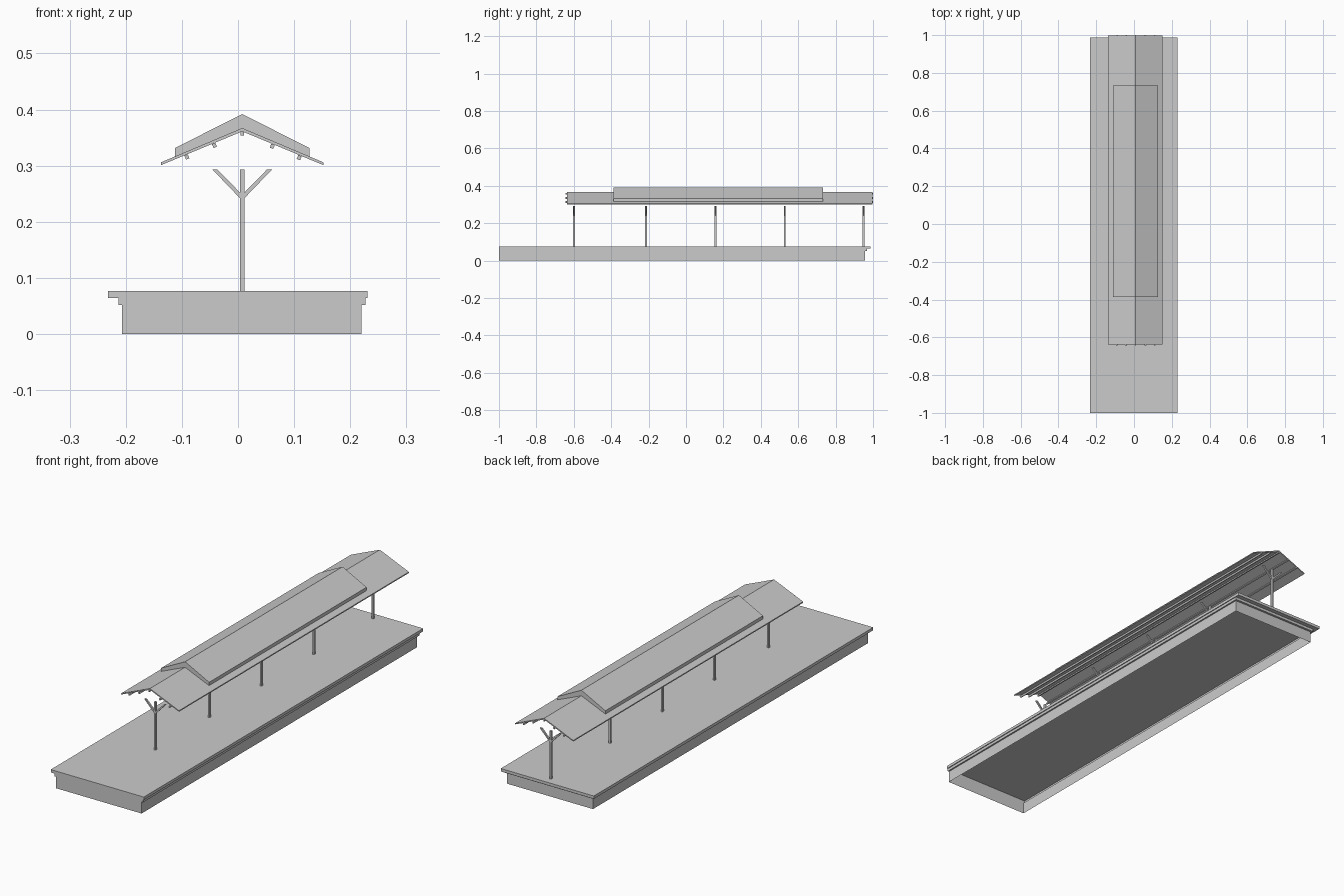
import bpy, bmesh
from mathutils import Vector

cube = bpy.data.objects.get("Cube")
if cube:
    bpy.data.objects.remove(cube, do_unlink=True)

COLOUR = (0.6, 0.6, 0.6, 1)
grey = bpy.data.materials.new("plain_grey")
grey.use_nodes = True
grey.diffuse_color = COLOUR
grey.node_tree.nodes["Principled BSDF"].inputs["Base Color"].default_value = COLOUR

CENTRE = 0.0075   # x of the ridge and posts
FRONT = -1.0      # flush front end of the platform
DECK = 0.077      # height of the deck


def finish(name, bm):
    mesh = bpy.data.meshes.new(name)
    bm.to_mesh(mesh)
    bm.free()
    mesh.materials.append(grey)
    obj = bpy.data.objects.new(name, mesh)
    bpy.context.collection.objects.link(obj)
    return obj


def prism(name, profile, y0, y1):
    """Extrude an x-z outline along y."""
    bm = bmesh.new()
    face = bm.faces.new([bm.verts.new((x, y0, z)) for x, z in profile])
    ext = bmesh.ops.extrude_face_region(bm, geom=[face])["geom"]
    moved = [v for v in ext if isinstance(v, bmesh.types.BMVert)]
    bmesh.ops.translate(bm, vec=Vector((0, y1 - y0, 0)), verts=moved)
    # the extruded outline keeps its starting cap only if it is put back
    if not any(all(abs(v.co.y - y0) < 1e-6 for v in f.verts) for f in bm.faces):
        bmesh.ops.holes_fill(bm, edges=[e for e in bm.edges if e.is_boundary])
    bmesh.ops.recalc_face_normals(bm, faces=bm.faces)
    return finish(name, bm)


def tiers(name, levels, capped):
    """Stack rectangles given as (left x, right x, back y, z)."""
    bm = bmesh.new()
    rings = [[bm.verts.new(p) for p in ((a, FRONT, z), (b, FRONT, z), (b, back, z), (a, back, z))]
             for a, b, back, z in levels]
    for low, high in zip(rings, rings[1:]):
        for i in range(4):
            j = (i + 1) % 4
            bm.faces.new((low[i], low[j], high[j], high[i]))
    if capped:
        bm.faces.new(rings[0][::-1])
        bm.faces.new(rings[-1])
    return finish(name, bm)


# Platform: open-bottomed wall with a small step, under an overhanging slab
wall, step, lip = (-0.207, 0.22, 0.957), (-0.213, 0.227, 0.967), (-0.232, 0.231, 0.987)
tiers("platform_wall", [(*wall, 0), (*wall, 0.052)], False)
tiers("platform_step", [(*step, 0.052), (*step, 0.064)], False)
tiers("platform_slab", [(*lip, 0.064), (*lip, DECK)], True)

# Thin soffit closing the step outside the wall
bm = bmesh.new()
inner, outer = ([bm.verts.new((x, y, 0.052)) for x, y in
                 ((a, FRONT), (a, back), (b, back), (b, FRONT))] for a, b, back in (wall, step))
for i in range(3):
    bm.faces.new((inner[i], inner[i + 1], outer[i + 1], outer[i]))
finish("step_soffit", bm)


# Roofs: gabled strips mirrored about the ridge
def gable(name, half, eave, ridge, eave_drop, ridge_drop, y0, y1):
    profile = [(CENTRE - half, eave), (CENTRE, ridge), (CENTRE + half, eave),
               (CENTRE + half, eave - eave_drop), (CENTRE, ridge - ridge_drop),
               (CENTRE - half, eave - eave_drop)]
    return prism(name, profile, y0, y1)


gable("lower_roof", 0.1445, 0.306, 0.367, 0.005, 0.006, -0.637, 0.998)
gable("raised_roof", 0.1195, 0.3315, 0.392, 0.0155, 0.026, -0.387, 0.733)

# Purlins under the lower roof, tilted with the slope
SLOPE, SIZE, DEPTH = 0.42, 0.003, 0.007
for i, offset in enumerate((-0.1, -0.051, 0, 0.055, 0.103)):
    lean = 0 if offset == 0 else (SLOPE if offset < 0 else -SLOPE)
    x, top = CENTRE + offset, 0.361 - SLOPE * abs(offset)
    profile = [(x - SIZE, top - lean * SIZE), (x + SIZE, top + lean * SIZE),
               (x + SIZE + lean * DEPTH, top + lean * SIZE - DEPTH),
               (x - SIZE + lean * DEPTH, top - lean * SIZE - DEPTH)]
    prism(f"purlin_{i + 1}", profile, -0.644, 1.0)

# Posts with two diagonal arms each
R, HALF, TOP = 0.004, 0.005, 0.293
for n, y in enumerate((-0.598, -0.214, 0.157, 0.528, 0.95), 1):
    prism(f"post_{n}", [(CENTRE - R, DECK), (CENTRE + R, DECK), (CENTRE + R, TOP), (CENTRE - R, TOP)],
          y - HALF, y + HALF)
    for side, s in (("left", 1), ("right", -1)):
        arm = [(R, 0.242), (0.053, TOP), (0.044, TOP), (R, 0.252)]
        prism(f"{side}_arm_{n}", [(CENTRE + s * x, z) for x, z in arm], y - R, y + R)
